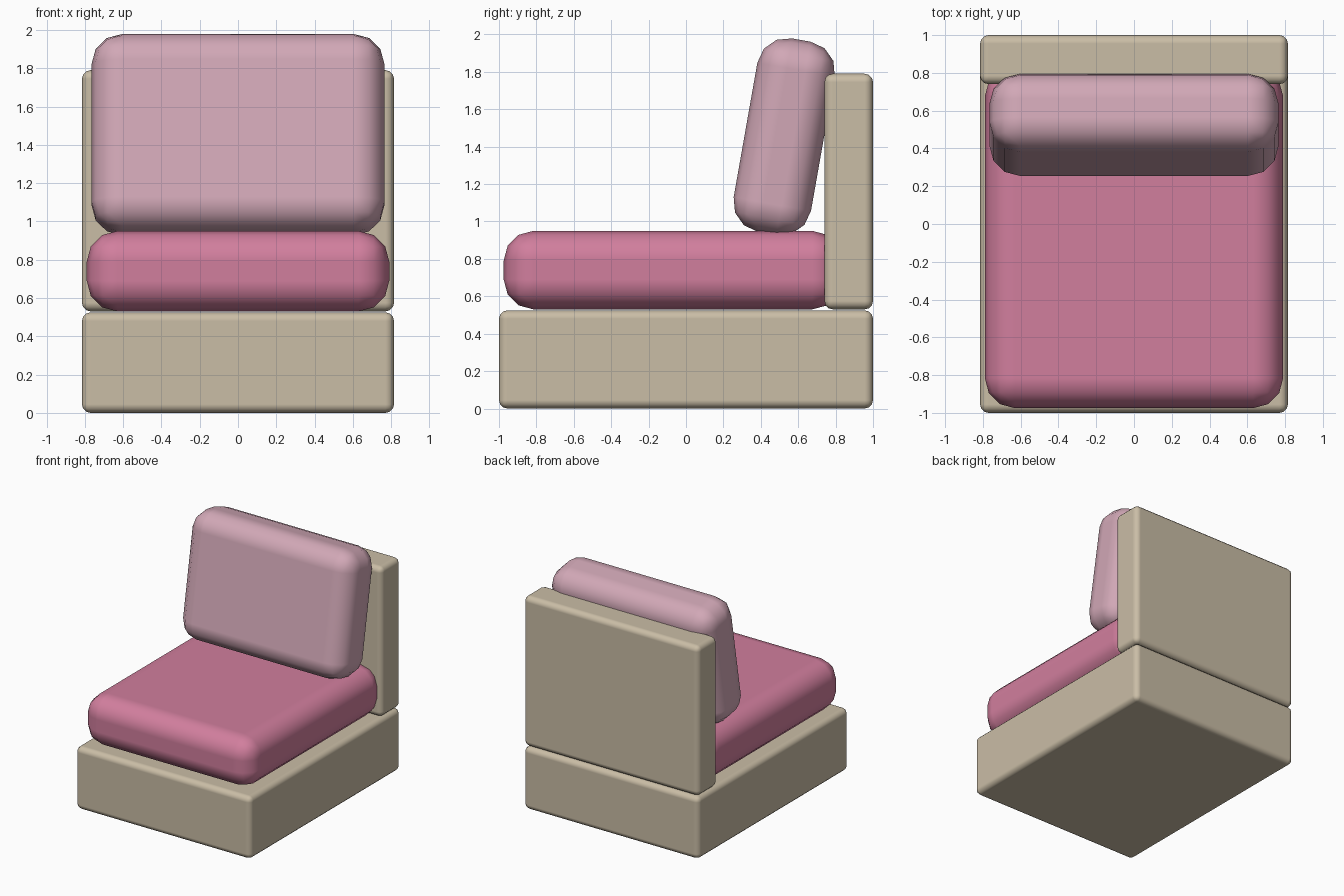
import bpy
import math

cube = bpy.data.objects.get("Cube")
if cube:
    bpy.data.objects.remove(cube, do_unlink=True)


def make_material(name, colour):
    mat = bpy.data.materials.new(name)
    mat.use_nodes = True
    rgba = (*colour, 1.0)
    mat.diffuse_color = rgba
    mat.node_tree.nodes["Principled BSDF"].inputs["Base Color"].default_value = rgba
    return mat


def rounded_box(name, size, centre, bevel, mat, lean=0.0):
    """Box with softened edges, leaning back about the x axis."""
    bpy.ops.mesh.primitive_cube_add(size=1, location=centre)
    obj = bpy.context.object
    obj.name = name
    obj.scale = size
    bpy.ops.object.transform_apply(location=False, rotation=False, scale=True)
    obj.rotation_euler.x = -math.radians(lean)
    obj.data.materials.append(mat)
    mod = obj.modifiers.new("soft_edges", 'BEVEL')
    mod.width = bevel
    mod.segments = 3
    mod.limit_method = 'NONE'
    mod.harden_normals = True
    bpy.ops.object.shade_smooth()
    return obj


beige = make_material("beige_fabric", (0.59, 0.51, 0.38))
rose = make_material("rose_fabric", (0.64, 0.21, 0.34))
pale_pink = make_material("pale_pink_fabric", (0.64, 0.39, 0.47))

# Frame: plinth and upright back panel
rounded_box("base", (1.63, 2.0, 0.525), (0, 0, 0.2625), 0.045, beige)
rounded_box("back_panel", (1.63, 0.26, 1.26), (0, 0.87, 1.16), 0.045, beige)

# Cushions: the seat tucks into the back panel, the other leans on it
rounded_box("seat_cushion", (1.58, 1.81, 0.42), (0, -0.07, 0.74), 0.16, rose)
rounded_box("back_cushion", (1.53, 0.42, 1.05), (0, 0.525, 1.453), 0.16, pale_pink, lean=10)
